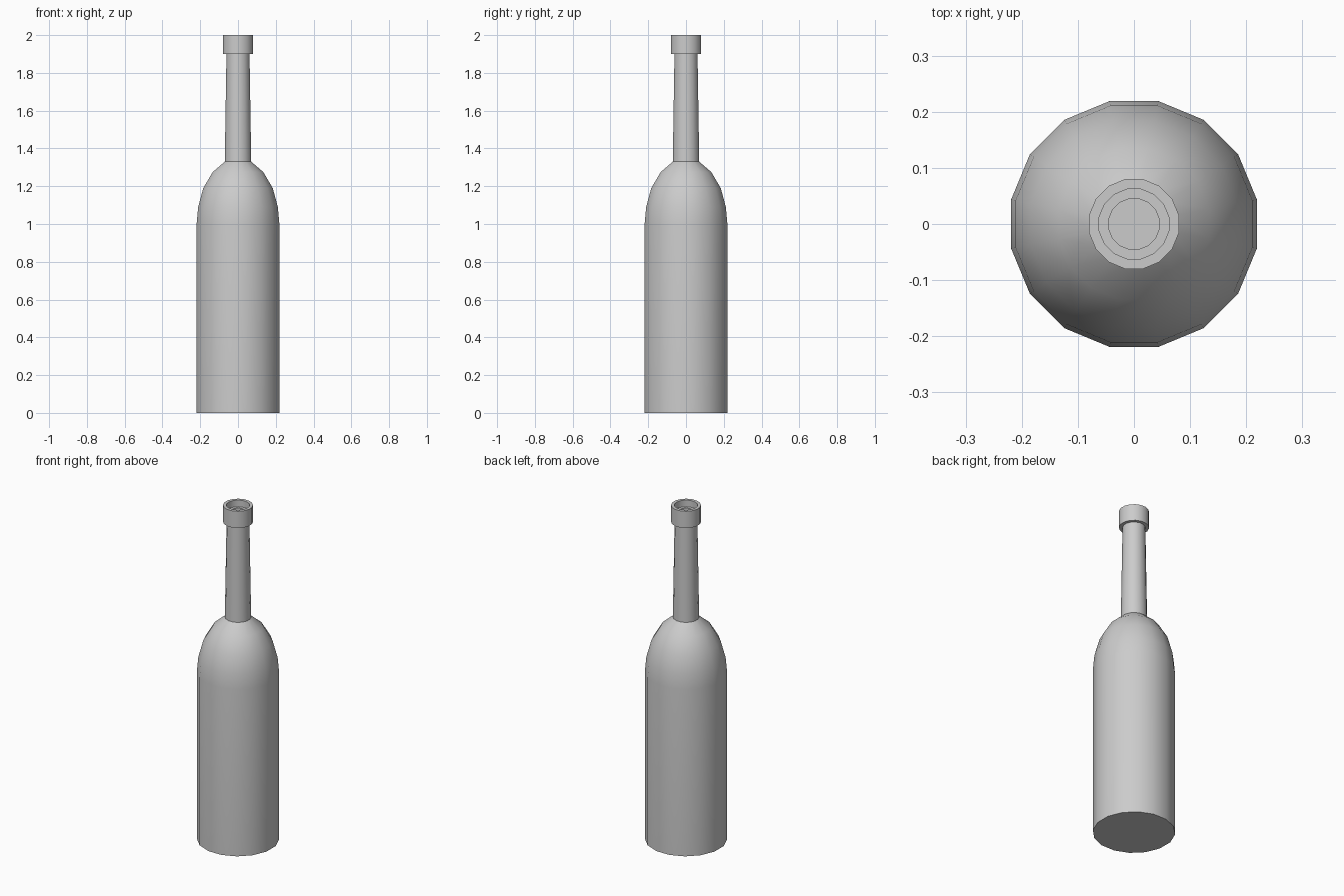
import bpy
import bmesh
import math

if "Cube" in bpy.data.objects:
    bpy.data.objects.remove(bpy.data.objects["Cube"], do_unlink=True)

SIDES = 16
GREY = (0.6, 0.6, 0.6, 1)

glass = bpy.data.materials.new("pale grey")
glass.use_nodes = True
glass.diffuse_color = GREY
glass.node_tree.nodes["Principled BSDF"].inputs["Base Color"].default_value = GREY


def lathe(name, profile, cap_start=False, cap_end=False):
    """Revolve (half width, height) points into a faceted, smooth-shaded shell."""
    bm = bmesh.new()
    rings = []
    for width, z in profile:
        radius = width / math.cos(math.pi / SIDES)
        angles = [math.tau * (i + 0.5) / SIDES for i in range(SIDES)]
        rings.append([bm.verts.new((radius * math.cos(a), radius * math.sin(a), z)) for a in angles])
    for low, high in zip(rings, rings[1:]):
        for i in range(SIDES):
            j = (i + 1) % SIDES
            bm.faces.new((low[i], low[j], high[j], high[i]))
    if cap_start:
        bm.faces.new(rings[0][::-1])
    if cap_end:
        bm.faces.new(rings[-1])
    mesh = bpy.data.meshes.new(name)
    bm.to_mesh(mesh)
    bm.free()
    mesh.materials.append(glass)
    obj = bpy.data.objects.new(name, mesh)
    bpy.context.collection.objects.link(obj)
    bpy.ops.object.select_all(action='DESELECT')
    obj.select_set(True)
    bpy.context.view_layer.objects.active = obj
    bpy.ops.object.shade_smooth_by_angle(angle=math.radians(35))
    return obj


# Straight body with a rounded shoulder
lathe("body", [(0.219, 0), (0.219, 1.0), (0.211, 1.09), (0.184, 1.19),
               (0.134, 1.275), (0.07, 1.33)], cap_start=True)

# Slightly tapered neck
lathe("neck", [(0.07, 1.33), (0.061, 1.9)])

# Raised lip, stepped mouth and closed bore
lathe("lip", [(0.061, 1.9), (0.08, 1.9), (0.08, 2.0), (0.062, 2.0),
              (0.062, 1.96), (0.045, 1.96), (0.045, 1.4)], cap_end=True)
